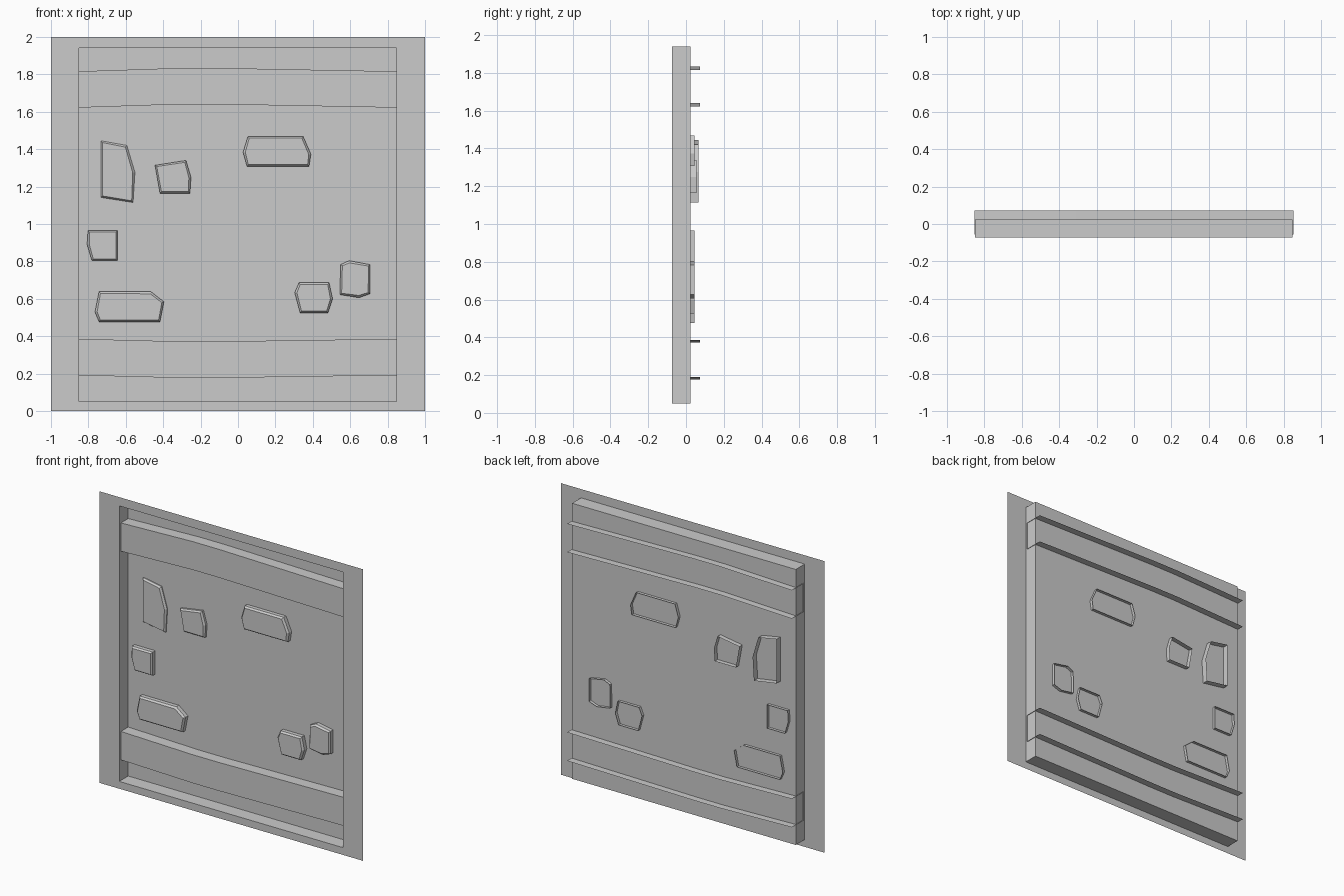
import bpy, bmesh
from mathutils import Vector

if "Cube" in bpy.data.objects:
    bpy.data.objects.remove(bpy.data.objects["Cube"])

FRONT, WALL, BACK = -0.073, 0.024, 0.073


def finish(name, bm):
    mesh = bpy.data.meshes.new(name)
    bm.to_mesh(mesh)
    bm.free()
    ob = bpy.data.objects.new(name, mesh)
    bpy.context.collection.objects.link(ob)
    return ob


def strip(bm, a, b, closed=False):
    """Bridge two equally long point rows with quads; returns the vertices."""
    va = [bm.verts.new(p) for p in a]
    vb = [bm.verts.new(p) for p in b]
    n = len(a)
    for i in range(n if closed else n - 1):
        j = (i + 1) % n
        bm.faces.new((va[i], va[j], vb[j], vb[i]))
    return va, vb


def rect(x0, x1, z0, z1, y):
    return [(x0, y, z0), (x1, y, z0), (x1, y, z1), (x0, y, z1)]


# Flat border around the opening
bm = bmesh.new()
strip(bm, rect(-1, 1, 0, 2, FRONT), rect(-0.85, 0.848, 0.05, 1.94, FRONT), True)
finish("wall_border", bm)

# Recessed panel: four side walls and the back
bm = bmesh.new()
_, back = strip(bm, rect(-0.85, 0.848, 0.05, 1.94, FRONT),
                rect(-0.85, 0.848, 0.05, 1.94, WALL), True)
bm.faces.new(back)
finish("recessed_wall", bm)


# Slightly bowed horizontal beams, open at the back and ends
def beam(name, z_low, z_high, bow):
    bm = bmesh.new()
    path = [(-0.854, 0), (-0.31, bow), (-0.11, bow), (0.852, 0)]
    profile = [(BACK, z_high), (-0.055, z_high), (-0.055, z_low), (BACK, z_low)]
    for (y0, z0), (y1, z1) in zip(profile, profile[1:]):
        strip(bm, [(x, y0, z0 + d) for x, d in path],
              [(x, y1, z1 + d) for x, d in path])
    bmesh.ops.remove_doubles(bm, verts=bm.verts, dist=1e-5)
    finish(name, bm)


beam("upper_beam", 1.622, 1.816, 0.018)
beam("lower_beam", 0.191, 0.386, -0.014)


# Exposed stones: open-backed shells with a chamfered front face
def stone(name, outline, back_y):
    bm = bmesh.new()
    shoulder = back_y - 0.047
    _, ring = strip(bm, [(x, back_y, z) for x, z in outline],
                    [(x, shoulder, z) for x, z in outline], True)
    face = bm.faces.new(ring)
    face.normal_update()
    if face.normal.y > 0:
        face.normal_flip()
    bm.normal_update()
    bmesh.ops.recalc_face_normals(bm, faces=bm.faces)
    if face.normal.y > 0:
        bmesh.ops.reverse_faces(bm, faces=bm.faces)
    bmesh.ops.inset_individual(bm, faces=[face], thickness=0.012, depth=0.012)
    finish(name, bm)


stones = [
    ([(-.733, 1.445), (-.594, 1.42), (-.551, 1.276), (-.561, 1.115), (-.733, 1.142)], .065),
    ([(-.444, 1.314), (-.278, 1.34), (-.251, 1.249), (-.257, 1.164), (-.417, 1.164)], .056),
    ([(.053, 1.469), (.348, 1.469), (.39, 1.373), (.38, 1.308), (.048, 1.308), (.027, 1.383)], .045),
    ([(-.802, .965), (-.645, .965), (-.645, .804), (-.781, .804), (-.807, .89)], .044),
    ([(-.743, .638), (-.465, .638), (-.396, .584), (-.417, .477), (-.743, .477), (-.765, .53)], .044),
    ([(.326, .686), (.487, .686), (.506, .6), (.481, .525), (.332, .525), (.303, .633)], .044),
    ([(.548, .783), (.594, .804), (.706, .783), (.706, .627), (.647, .606), (.545, .622)], .044),
]
for i, (outline, y) in enumerate(stones, 1):
    stone(f"stone_{i}", outline, y)
